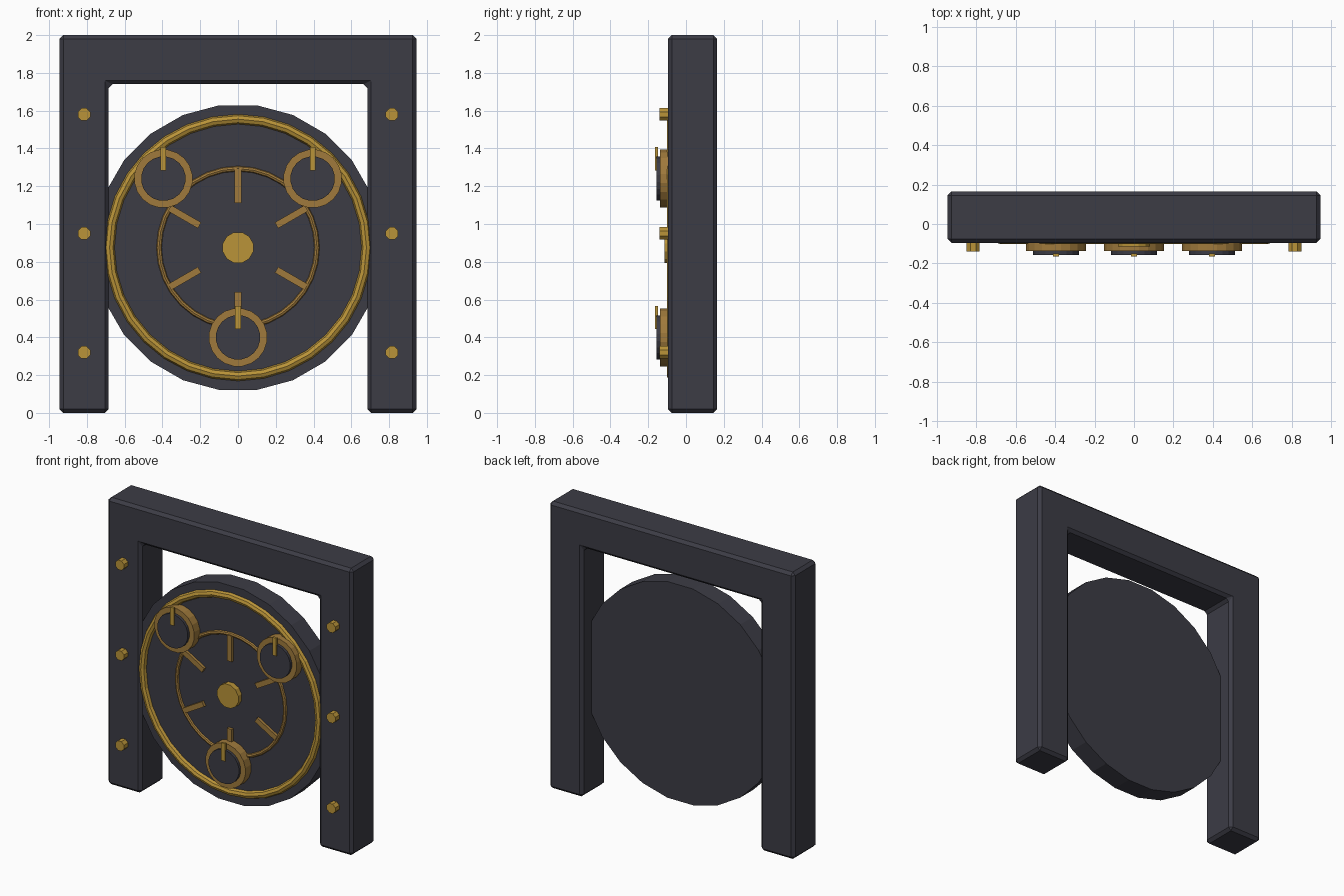
import bpy, bmesh
from math import pi, sin, cos, radians
from mathutils import Matrix, Vector

cube = bpy.data.objects.get("Cube")
if cube:
    bpy.data.objects.remove(cube)


def material(name, rgb):
    m = bpy.data.materials.new(name)
    m.use_nodes = True
    m.diffuse_color = (*rgb, 1)
    m.node_tree.nodes["Principled BSDF"].inputs["Base Color"].default_value = (*rgb, 1)
    return m


IRON = material("dark iron", (0.045, 0.045, 0.06))
GOLD = material("gold", (0.49, 0.295, 0.04))
BRONZE = material("bronze", (0.35, 0.195, 0.045))

HUB_Z = 0.875      # height of the wheel centre
FACE_Y = -0.075    # front plane of the wheel
TO_FRONT = Matrix.Rotation(radians(90), 4, 'X')


def finish(name, bm, mat):
    bmesh.ops.recalc_face_normals(bm, faces=bm.faces)
    me = bpy.data.meshes.new(name)
    bm.to_mesh(me)
    bm.free()
    me.materials.append(mat)
    ob = bpy.data.objects.new(name, me)
    bpy.context.collection.objects.link(ob)
    return ob


def disc(name, x, z, r, front, back, sides, mat):
    """Cylinder along y with a flat side at the top."""
    bm = bmesh.new()
    place = Matrix.Translation((x, (front + back) / 2, z)) @ TO_FRONT
    turn = Matrix.Rotation(pi / sides, 4, 'Z')
    bmesh.ops.create_cone(bm, cap_ends=True, segments=sides, radius1=r, radius2=r,
                          depth=back - front, matrix=place @ turn)
    return finish(name, bm, mat)


def box(name, centre, size, mat, tilt=0):
    bm = bmesh.new()
    bmesh.ops.create_cube(bm, size=1, matrix=Matrix.Translation(centre)
                          @ Matrix.Rotation(tilt, 4, 'Y') @ Matrix.Diagonal((*size, 1)))
    return finish(name, bm, mat)


def torus(name, z, major, minor, y, mat, segments=32, sides=8):
    bm = bmesh.new()
    rings = []
    for i in range(segments):
        a = 2 * pi * i / segments
        ring = []
        for j in range(sides):
            b = 2 * pi * j / sides
            r = major + minor * cos(b)
            ring.append(bm.verts.new((r * sin(a), y + minor * sin(b), z + r * cos(a))))
        rings.append(ring)
    for i in range(segments):
        p, q = rings[i - 1], rings[i]
        for j in range(sides):
            bm.faces.new((p[j - 1], p[j], q[j], q[j - 1]))
    return finish(name, bm, mat)


# Gate frame: one extruded arch outline with bevelled edges
outline = [(-0.945, 0), (-0.685, 0), (-0.685, 1.74), (0.685, 1.74),
           (0.685, 0), (0.945, 0), (0.945, 2), (-0.945, 2)]
bm = bmesh.new()
face = bm.faces.new([bm.verts.new((x, -0.095, z)) for x, z in outline])
grown = bmesh.ops.extrude_face_region(bm, geom=[face])
bmesh.ops.translate(bm, vec=Vector((0, 0.26, 0)),
                    verts=[v for v in grown["geom"] if isinstance(v, bmesh.types.BMVert)])
frame = finish("gate_frame", bm, IRON)
bevel = frame.modifiers.new("Bevel", 'BEVEL')
bevel.width = 0.02
bevel.segments = 1

# Wheel with raised rings and hub
disc("wheel", 0, HUB_Z, 0.76, FACE_Y, 0.063, 24, IRON)
torus("outer_ring", HUB_Z, 0.68, 0.026, FACE_Y, GOLD)
torus("inner_ring", HUB_Z, 0.418, 0.014, FACE_Y, BRONZE)
disc("hub", 0, HUB_Z, 0.084, -0.113, FACE_Y + 0.01, 12, GOLD)

# Spokes around the hub
for i in range(6):
    a = i * pi / 3
    box(f"spoke_{i + 1}", (0.325 * sin(a), FACE_Y - 0.005, HUB_Z + 0.325 * cos(a)),
        (0.036, 0.03, 0.18), BRONZE, a)

# Dials with bezel, face and pointer
for side, x, z in (("left", 0.395, 1.24), ("right", -0.395, 1.24), ("lower", 0, 0.4)):
    disc(f"{side}_dial_bezel", x, z, 0.155, -0.138, FACE_Y + 0.01, 20, BRONZE)
    disc(f"{side}_dial_face", x, z, 0.118, -0.157, -0.13, 20, IRON)
    box(f"{side}_dial_pointer", (x, -0.157, z + 0.105), (0.03, 0.016, 0.124), GOLD)

# Bolts on the posts
for side, x in (("left", 0.815), ("right", -0.815)):
    for n, z in enumerate((0.32, 0.95, 1.58)):
        disc(f"{side}_bolt_{n + 1}", x, z, 0.036, -0.14, -0.085, 8, GOLD)
